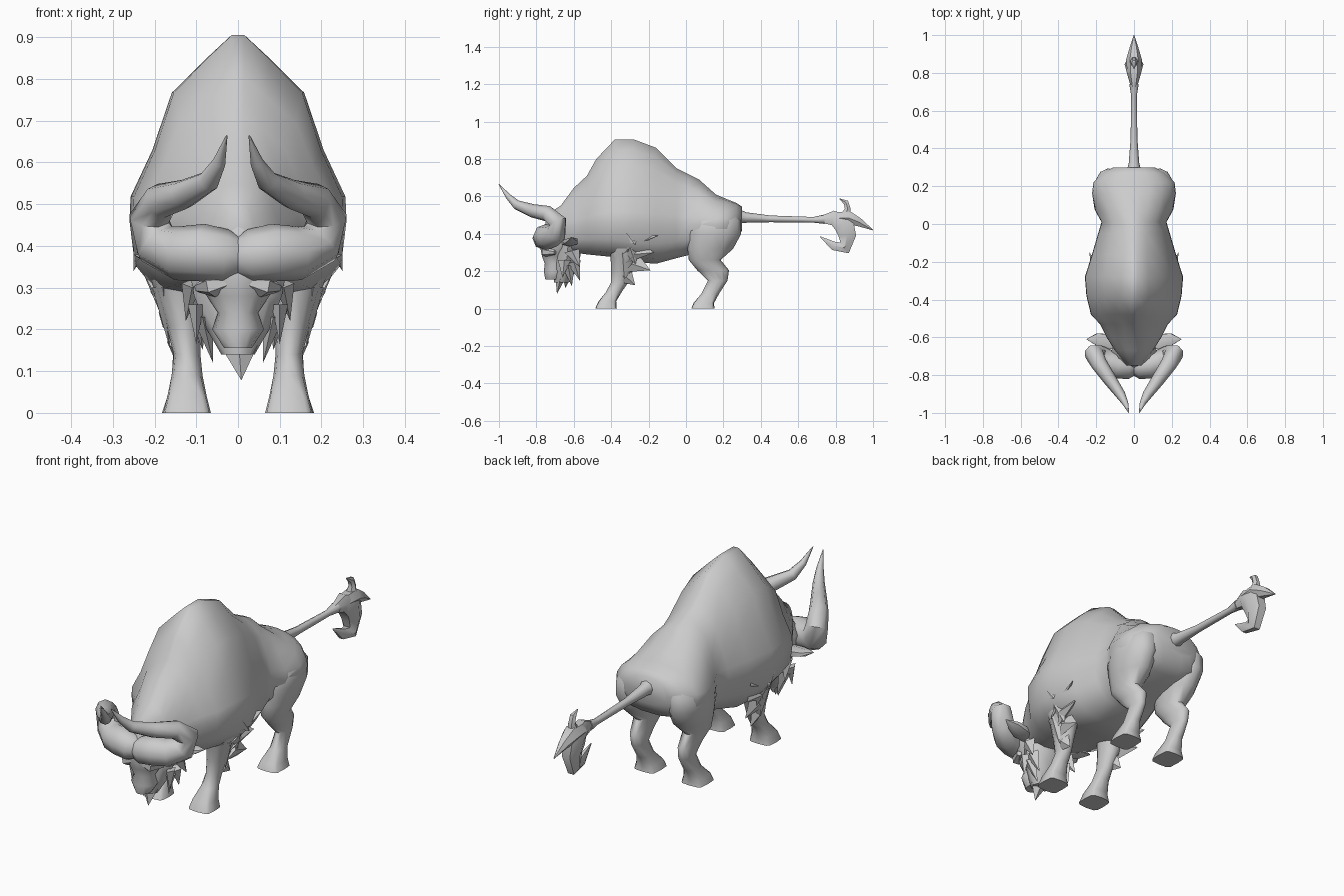
import bpy, bmesh, math
from mathutils import Vector

hide = bpy.data.materials.new("plain_grey")
hide.diffuse_color = (0.6, 0.6, 0.6, 1)


def finish(name, bm, angle=50):
    """Turn a bmesh into a shaded object."""
    bmesh.ops.recalc_face_normals(bm, faces=bm.faces)
    me = bpy.data.meshes.new(name)
    bm.to_mesh(me)
    bm.free()
    me.materials.append(hide)
    ob = bpy.data.objects.new(name, me)
    bpy.context.collection.objects.link(ob)
    bpy.ops.object.select_all(action='DESELECT')
    ob.select_set(True)
    bpy.context.view_layer.objects.active = ob
    bpy.ops.object.shade_smooth_by_angle(angle=math.radians(angle))
    return ob


def loft(name, rings, angle=50):
    """Skin a list of rings that share one point count, capping both ends."""
    bm = bmesh.new()
    vs = [[bm.verts.new(p) for p in r] for r in rings]
    n = len(vs[0])
    for a, b in zip(vs, vs[1:]):
        for i in range(n):
            j = (i + 1) % n
            bm.faces.new((a[i], a[j], b[j], b[i]))
    bm.faces.new(vs[0])
    bm.faces.new(vs[-1])
    return finish(name, bm, angle)


def column(name, rows, s=1, n=12, foot=0.0):
    """Stack of level ovals: x, y, z, half width, half depth; squared below foot."""
    def bend(v, z):
        return math.copysign(abs(v) ** (0.45 if z < foot else 1), v) if abs(v) > 1e-6 else 0
    loft(name, [[(s * x + rx * bend(math.cos(2 * math.pi * i / n), z),
                  y + ry * bend(math.sin(2 * math.pi * i / n), z), z) for i in range(n)]
                for x, y, z, rx, ry in rows])


def tube(name, path, s=1, n=8, flat=1.0):
    """Tapered tube along x, y, z, radius; flat scales it across the path."""
    pts = [Vector((s * p[0], p[1], p[2])) for p in path]
    rings, prev, u = [], None, None
    for i, p in enumerate(pts):
        t = (pts[min(i + 1, len(pts) - 1)] - pts[max(i - 1, 0)]).normalized()
        if u is None:
            ref = Vector((0, 0, 1)) if abs(t.x) > 0.7 else Vector((1, 0, 0))
            u = (ref - t * ref.dot(t)).normalized()
        else:
            u = prev.rotation_difference(t) @ u
        v = t.cross(u)
        r = path[i][3]
        rings.append([p + u * (r * flat * math.cos(2 * math.pi * k / n))
                      + v * (r * math.sin(2 * math.pi * k / n)) for k in range(n)])
        prev = t
    loft(name, rings)


def spikes(name, items, s=1):
    """Fur locks: each is a base centre, two base half extents (y, z), x depth and a tip."""
    bm = bmesh.new()
    for (x, y, z), hy, hz, hx, tip in items:
        base = [bm.verts.new((s * (x + a * hx), y + b * hy, z + c * hz))
                for a, b, c in ((1, 0, 0), (0, 1, 1), (-1, 0, 0), (0, -1, -1))]
        t = bm.verts.new((s * tip[0], tip[1], tip[2]))
        bm.faces.new(base)
        for i in range(4):
            bm.faces.new((base[i], base[(i + 1) % 4], t))
    finish(name, bm, 35)


# Body: peaked at the hump, hips swelling out at the rump
PEAK = [(1, 0), (.99, .13), (.79, .38), (.61, .69), (.3, .87), (.06, 1)]
ROUND = [(1, 0), (.98, .2), (.88, .5), (.68, .78), (.4, .94), (.12, 1)]
LOWER = [(.3, 0), (.7, .12), (.95, .5)]


def section(y, zb, zt, w, zw, k):
    half = [(w * f, zb + (zw - zb) * h) for f, h in LOWER]
    half += [(w * (p[0] * (1 - k) + q[0] * k),
              zw + (zt - zw) * (p[1] * (1 - k) + q[1] * k)) for p, q in zip(PEAK, ROUND)]
    return [(x, y, z) for x, z in half] + [(-x, y, z) for x, z in reversed(half)]


loft("body", [section(*r) for r in [
    (-.75, .38, .50, .04, .43, 1), (-.67, .32, .55, .10, .43, .8),
    (-.60, .30, .645, .145, .44, .4), (-.53, .29, .71, .18, .45, .2),
    (-.48, .285, .80, .228, .46, 0), (-.38, .275, .905, .252, .46, 0),
    (-.28, .25, .905, .26, .46, 0), (-.16, .24, .86, .222, .45, .1),
    (-.05, .27, .75, .19, .45, .5), (.01, .285, .72, .172, .45, .6),
    (.07, .30, .69, .205, .45, .4), (.16, .32, .61, .222, .45, .7),
    (.22, .34, .585, .215, .46, .9), (.27, .36, .565, .165, .47, 1),
    (.30, .42, .545, .11, .48, 1)]], 60)

# Head and muzzle
column("head", [(0, -.66, .47, .07, .08), (0, -.67, .40, .12, .10), (0, -.68, .33, .10, .10),
                (0, -.70, .28, .075, .07), (0, -.70, .24, .048, .055),
                (0, -.705, .20, .062, .055), (0, -.71, .155, .033, .042)])
column("jaw", [(0, -.63, .36, .12, .075), (0, -.635, .28, .105, .07), (0, -.65, .20, .075, .06),
               (0, -.665, .14, .04, .04)], 1, 8)

# Chin beard
spikes("chin_beard", [((0, -.665, .19), .035, 0, .06, (.008, -.69, .078)),
                      ((0, -.635, .19), .03, 0, .06, (-.01, -.645, .11))])

for side, s in (("left", 1), ("right", -1)):
    # Horns with a heavy cleft boss across the brow
    tube(side + "_horn", [(.002, -.75, .375, .05), (.03, -.757, .376, .064), (.085, -.75, .384, .069),
                          (.14, -.73, .383, .066), (.195, -.695, .405, .057), (.213, -.685, .465, .05),
                          (.185, -.74, .508, .043), (.13, -.82, .523, .036), (.07, -.905, .555, .026),
                          (.045, -.95, .60, .016), (.027, -1.0, .664, .002)], s)
    tube(side + "_ear", [(.08, -.64, .35, .03), (.15, -.62, .355, .045),
                         (.20, -.61, .365, .035), (.25, -.61, .38, .002)], s, 6, .5)
    tube(side + "_brow", [(.02, -.755, .315, .015), (.06, -.75, .305, .028),
                          (.095, -.70, .30, .012)], s, 6)
    # Ragged cheek fur
    spikes(side + "_cheek_fur", [
        ((.095, -.60, .25), .035, .01, .025, (.085, -.568, .15)),
        ((.085, -.63, .23), .035, 0, .025, (.06, -.61, .12)),
        ((.10, -.65, .26), .035, 0, .02, (.10, -.66, .165)),
        ((.11, -.61, .31), .04, .01, .025, (.125, -.566, .22))], s)
    # Front leg and the fur around the elbow
    column(side + "_front_leg", [
        (.15, -.33, .48, .08, .12), (.145, -.32, .38, .085, .115), (.14, -.325, .30, .062, .08),
        (.13, -.34, .21, .042, .06), (.122, -.355, .14, .032, .046), (.122, -.385, .09, .037, .042),
        (.122, -.42, .04, .047, .047), (.122, -.428, 0, .057, .058)], s, 12, .06)
    spikes(side + "_elbow_fur", [
        ((.20, -.28, .34), .07, .055, .03, (.235, -.15, .39)),
        ((.18, -.28, .29), .05, .05, .03, (.205, -.17, .30)),
        ((.165, -.29, .24), .04, .045, .025, (.18, -.19, .205)),
        ((.145, -.32, .17), .03, .03, .025, (.15, -.272, .125)),
        ((.18, -.34, .30), .05, 0, .025, (.165, -.33, .16)),
        ((.20, -.30, .33), .05, 0, .025, (.185, -.27, .235)),
        ((.225, -.33, .42), .07, .02, .025, (.25, -.27, .34))], s)
    # Hind leg with thigh, hock and hoof
    column(side + "_hind_leg", [
        (.12, .165, .52, .06, .10), (.135, .155, .47, .083, .14),
        (.137, .15, .40, .083, .145), (.132, .13, .32, .07, .122), (.13, .10, .26, .052, .085),
        (.127, .145, .205, .036, .085), (.125, .17, .15, .03, .052), (.125, .13, .08, .034, .047),
        (.125, .095, .03, .047, .055), (.125, .09, 0, .057, .062)], s, 12, .06)

# Tail with a curling tuft
tube("tail", [(0, .26, .495, .045), (0, .32, .487, .028), (0, .45, .48, .018),
              (0, .68, .475, .015), (0, .74, .478, .025)])
tube("tuft_curl", [(0, .70, .475, .013), (0, .785, .485, .045), (0, .845, .455, .066),
                   (0, .862, .39, .055), (0, .848, .325, .042), (0, .79, .335, .027),
                   (0, .717, .385, .002)], 1, 6, .75)
tube("tuft_back_spike", [(0, .80, .485, .035), (0, .87, .485, .042), (0, .925, .462, .026),
                         (0, 1.0, .42, .002)], 1, 6)
tube("tuft_top_spike", [(0, .85, .49, .03), (0, .865, .535, .018), (0, .855, .568, .016),
                        (0, .82, .588, .002)], 1, 6)
